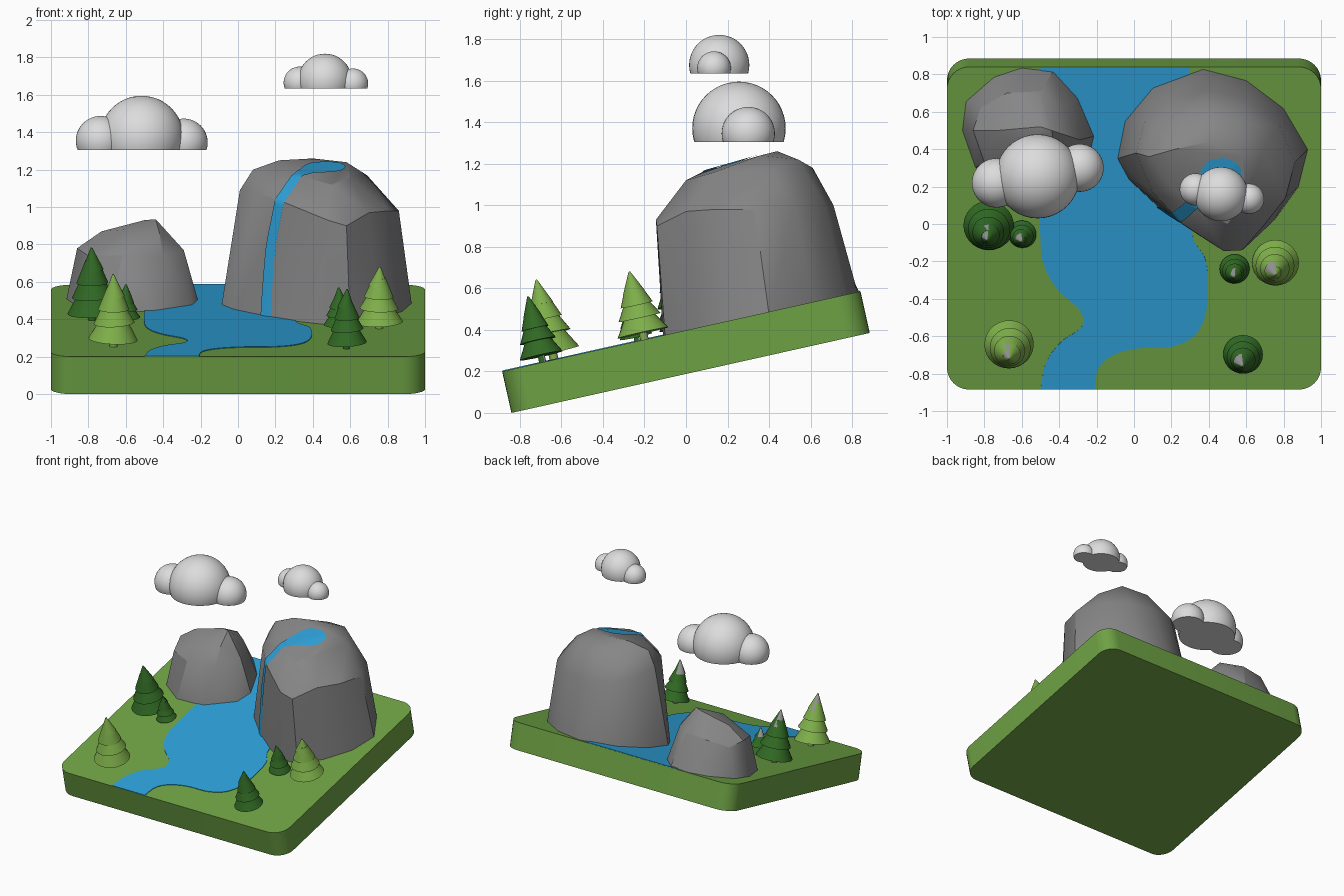
import bpy, bmesh, math, random
from mathutils import Matrix, Vector
from mathutils.bvhtree import BVHTree

if "Cube" in bpy.data.objects:
    bpy.data.objects.remove(bpy.data.objects["Cube"])

random.seed(4)
TILT = math.atan(0.2232)
SLOPE = Matrix.Translation((0, -0.0225, 0.3925)) @ Matrix.Rotation(TILT, 4, 'X')


def mat(name, r, g, b):
    m = bpy.data.materials.new(name)
    m.diffuse_color = (r, g, b, 1)
    m.use_nodes = True
    m.node_tree.nodes["Principled BSDF"].inputs["Base Color"].default_value = m.diffuse_color
    return m


GRASS = mat("grass_green", 0.155, 0.36, 0.058)
WATER = mat("water_blue", 0.026, 0.35, 0.68)
ROCK = mat("rock_grey", 0.24, 0.24, 0.24)
CLOUD = mat("cloud_white", 0.72, 0.72, 0.72)
DARK = mat("dark_pine", 0.03, 0.14, 0.017)
LIGHT = mat("light_pine", 0.21, 0.43, 0.068)
TRUNK = mat("trunk_grey", 0.3, 0.3, 0.3)


def finish(name, bm, mats, angle=30, matrix=None):
    bmesh.ops.recalc_face_normals(bm, faces=bm.faces)
    me = bpy.data.meshes.new(name)
    bm.to_mesh(me)
    bm.free()
    ob = bpy.data.objects.new(name, me)
    bpy.context.collection.objects.link(ob)
    for m in mats:
        me.materials.append(m)
    if matrix:
        ob.matrix_world = matrix
    bpy.ops.object.select_all(action='DESELECT')
    ob.select_set(True)
    bpy.context.view_layer.objects.active = ob
    bpy.ops.object.shade_smooth_by_angle(angle=math.radians(angle))
    return ob


def prism(name, outline, z0, z1, m):
    bm = bmesh.new()
    f = bm.faces.new([bm.verts.new((x, y, z0)) for x, y in outline])
    r = bmesh.ops.extrude_face_region(bm, geom=[f])
    for v in r["geom"]:
        if isinstance(v, bmesh.types.BMVert):
            v.co.z = z1
    return finish(name, bm, [m], 30, SLOPE)


def spline(pts, n=6):
    """Catmull-Rom through points of any size."""
    p = [Vector(q) for q in pts]
    p = [2 * p[0] - p[1]] + p + [2 * p[-1] - p[-2]]
    out = []
    for a, b, c, d in zip(p, p[1:], p[2:], p[3:]):
        for i in range(n):
            t = i / n
            out.append(0.5 * (2 * b + (c - a) * t + (2 * a - 5 * b + 4 * c - d) * t * t
                              + (3 * b - a - 3 * c + d) * t ** 3))
    return out + [p[-2]]


def local_v(y):
    return (y + 0.0225) / math.cos(TILT)


# sloping ground slab with rounded corners
HX, HY, R = 1.0, 0.884, 0.12
corners = []
for k, (sx, sy) in enumerate([(1, 1), (-1, 1), (-1, -1), (1, -1)]):
    for i in range(9):
        a = math.radians(90 * k + 90 * i / 8)
        corners.append((sx * (HX - R) + R * math.cos(a), sy * (HY - R) + R * math.sin(a)))
prism("ground_slab", corners, -0.205, 0, GRASS)

# river
left = [(-0.5, 0.838), (-0.5, 0.3), (-0.5, -0.1), (-0.47, -0.25), (-0.4, -0.36), (-0.29, -0.46),
        (-0.28, -0.55), (-0.39, -0.63), (-0.47, -0.74), (-0.5, -0.884)]
right = [(-0.21, -0.884), (-0.19, -0.77), (-0.11, -0.7), (0.02, -0.665), (0.2, -0.655), (0.33, -0.59),
         (0.39, -0.44), (0.385, -0.2), (0.31, -0.05), (0.3, 0.3), (0.3, 0.838)]
prism("river", [(p.x, local_v(p.y)) for p in spline(left) + spline(right)], -0.02, 0.004, WATER)


# rocks: hull over a base outline on the slope and a few upper corners
def rock(name, base, upper):
    bm = bmesh.new()
    for x, y in base:
        bm.verts.new((x, y, 0.3975 + 0.2232 * y - 0.015))
    for p in upper:
        bm.verts.new(p)
    r = bmesh.ops.convex_hull(bm, input=bm.verts)
    loose = [v for v in bm.verts if not v.link_faces]
    bmesh.ops.delete(bm, geom=loose, context='VERTS')
    tree = BVHTree.FromBMesh(bm)
    finish(name, bm, [ROCK], 28)
    return tree


big = rock("waterfall_rock",
           [(-0.09, 0.35), (-0.05, 0.55), (0.1, 0.73), (0.37, 0.83), (0.6, 0.77), (0.8, 0.62), (0.93, 0.4),
            (0.88, 0.2), (0.75, 0.02), (0.6, -0.1), (0.46, -0.11), (0.3, -0.03), (0.13, 0.09), (-0.03, 0.24)],
           [(0.01, 0.38, 1.09), (0.06, 0.55, 1.06), (0.2, 0.67, 1.02), (0.4, 0.71, 1.0), (0.6, 0.67, 1.0),
            (0.78, 0.52, 1.0), (0.86, 0.33, 0.98), (0.81, 0.14, 0.98), (0.7, 0.0, 0.97), (0.58, -0.14, 0.9),
            (0.48, -0.145, 0.93), (0.26, 0.0, 1.02), (0.1, 0.17, 1.08),
            (0.14, 0.5, 1.19), (0.38, 0.61, 1.18), (0.57, 0.54, 1.22), (0.4, 0.44, 1.26), (0.22, 0.4, 1.25),
            (0.58, 0.36, 1.24), (0.69, 0.4, 1.17), (0.6, 0.14, 1.16), (0.08, 0.36, 1.2), (0.2, 0.2, 1.17),
            (0.35, 0.08, 1.16), (0.5, 0.0, 1.12)])
rock("small_rock",
     [(-0.92, 0.5), (-0.9, 0.66), (-0.75, 0.79), (-0.6, 0.84), (-0.43, 0.82), (-0.3, 0.68),
      (-0.21, 0.47), (-0.24, 0.34), (-0.45, 0.2), (-0.68, 0.19), (-0.85, 0.3)],
     [(-0.86, 0.5, 0.78), (-0.82, 0.62, 0.76), (-0.68, 0.7, 0.81), (-0.5, 0.71, 0.83), (-0.38, 0.62, 0.82),
      (-0.29, 0.45, 0.77), (-0.4, 0.28, 0.74), (-0.62, 0.24, 0.74), (-0.8, 0.33, 0.74),
      (-0.5, 0.52, 0.93), (-0.44, 0.5, 0.935), (-0.73, 0.5, 0.87), (-0.6, 0.38, 0.88), (-0.42, 0.38, 0.86)])

# waterfall and its pool: a ribbon laid onto the rock (x, y, z, half width)
path = [(0.13, 0.05, 0.41), (0.145, 0.05, 0.6), (0.165, 0.045, 0.8), (0.2, 0.03, 0.97), (0.25, 0.05, 1.08),
        (0.31, 0.1, 1.18), (0.37, 0.16, 1.23), (0.43, 0.21, 1.26), (0.48, 0.26, 1.27), (0.53, 0.3, 1.28),
        (0.545, 0.315, 1.28)]
half = [0.036, 0.036, 0.036, 0.036, 0.036, 0.036, 0.055, 0.095, 0.105, 0.065, 0.015]
bm = bmesh.new()
rows = []
for p, h in zip(spline(path), spline([(w, 0) for w in half])):
    row = []
    for i in range(9):
        q = p + Vector((0.77, -0.64, 0)) * h.x * (i / 4 - 1)
        co, n, _, _ = big.find_nearest(q)
        if n.dot(co - Vector((0.42, 0.35, 0.7))) < 0:
            n = -n
        row.append(bm.verts.new(co + n * 0.006))
    rows.append(row)
for a, b in zip(rows, rows[1:]):
    for i in range(8):
        bm.faces.new((a[i], a[i + 1], b[i + 1], b[i]))
finish("waterfall", bm, [WATER], 40)


# pine trees standing square to the slope
def pine(name, x, y, height, radius, m):
    bm = bmesh.new()
    low = 0.1 * height
    span = height - low
    for start, rad in [(0, 1), (0.25, 0.83), (0.46, 0.63), (0.66, 0.43)]:
        length = span * (0.34 if start else 0.38)
        tilt = Matrix.Rotation(math.radians(random.uniform(-5, 5)), 4, 'Y')
        bmesh.ops.create_cone(bm, cap_ends=True, segments=28, radius1=radius * rad,
                              radius2=0.004 if start > 0.6 else radius * rad * 0.42, depth=length,
                              matrix=Matrix.Translation((0, 0, low + span * start + length / 2)) @ tilt)
    n = len(bm.faces)
    bmesh.ops.create_cone(bm, cap_ends=True, segments=12, radius1=0.17 * radius, radius2=0.15 * radius,
                          depth=low + 0.05, matrix=Matrix.Translation((0, 0, low / 2 + 0.005)))
    bm.faces.ensure_lookup_table()
    for f in bm.faces[n:]:
        f.material_index = 1
    finish(name, bm, [m, TRUNK], 35, SLOPE @ Matrix.Translation((x, local_v(y), 0)))


for i, t in enumerate([(-0.78, 0.0, 0.395, 0.135, DARK), (-0.6, -0.05, 0.205, 0.075, DARK),
                       (-0.665, -0.635, 0.395, 0.132, LIGHT), (0.58, -0.69, 0.325, 0.106, DARK),
                       (0.54, -0.235, 0.23, 0.08, DARK), (0.755, -0.2, 0.335, 0.125, LIGHT)]):
    pine("pine_tree_%d" % (i + 1), *t)


# clouds: three balls cut flat underneath
def cloud(name, floor, balls):
    bm = bmesh.new()
    for x, y, z, r in balls:
        b = bmesh.new()
        bmesh.ops.create_uvsphere(b, u_segments=40, v_segments=24, radius=r,
                                  matrix=Matrix.Translation((x, y, z)))
        cut = bmesh.ops.bisect_plane(b, geom=b.verts[:] + b.edges[:] + b.faces[:], plane_co=(0, 0, floor),
                                     plane_no=(0, 0, -1), clear_outer=True)
        bmesh.ops.contextual_create(b, geom=[e for e in cut["geom_cut"] if isinstance(e, bmesh.types.BMEdge)])
        tmp = bpy.data.meshes.new("tmp")
        b.to_mesh(tmp)
        b.free()
        bm.from_mesh(tmp)
        bpy.data.meshes.remove(tmp)
    finish(name, bm, [CLOUD], 40)


cloud("large_cloud", 1.305, [(-0.515, 0.255, 1.37, 0.225), (-0.735, 0.22, 1.355, 0.132),
                             (-0.29, 0.3, 1.345, 0.128)])
cloud("small_cloud", 1.635, [(0.465, 0.16, 1.675, 0.145), (0.33, 0.185, 1.665, 0.086),
                             (0.615, 0.135, 1.66, 0.081)])
